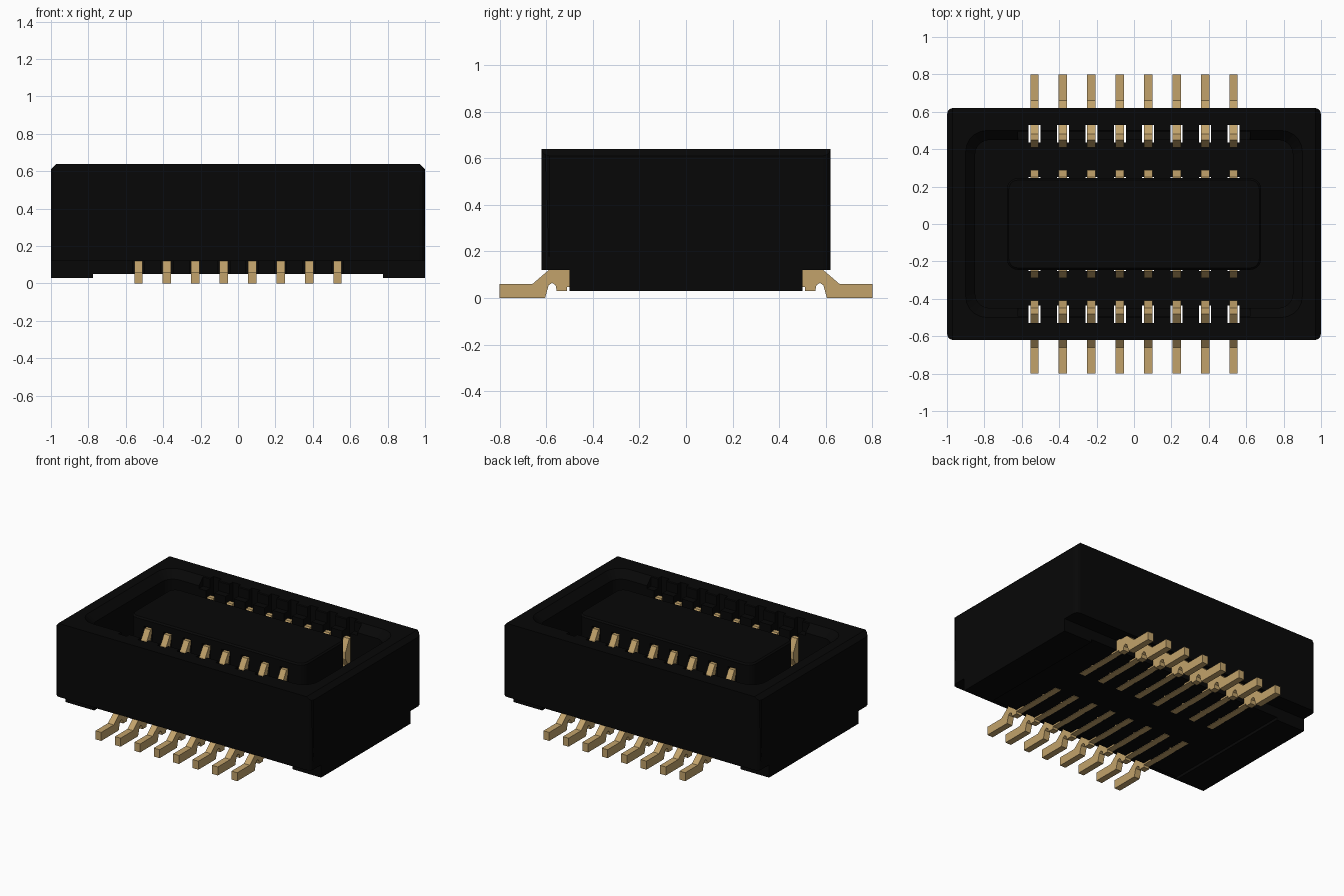
import bpy, bmesh, math

if "Cube" in bpy.data.objects:
    bpy.data.objects.remove(bpy.data.objects["Cube"])

def material(name, rgb):
    m = bpy.data.materials.new(name)
    m.diffuse_color = (*rgb, 1)
    m.use_nodes = True
    m.node_tree.nodes["Principled BSDF"].inputs["Base Color"].default_value = m.diffuse_color
    return m

BLACK = material("black plastic", (0.0022, 0.0022, 0.0022))
GOLD = material("gold metal", (0.54, 0.365, 0.147))
PITCH = 0.152
XS = [(i - 3.5) * PITCH for i in range(8)]

def finish(bm, name, mat):
    bmesh.ops.recalc_face_normals(bm, faces=bm.faces[:])
    me = bpy.data.meshes.new(name)
    bm.to_mesh(me)
    bm.free()
    ob = bpy.data.objects.new(name, me)
    bpy.context.collection.objects.link(ob)
    me.materials.append(mat)
    return ob

def prism(bm, pts, a, b):
    """Extrude a closed outline; each point is a function of the extrusion value."""
    r0 = [bm.verts.new(p(a)) for p in pts]
    r1 = [bm.verts.new(p(b)) for p in pts]
    n = len(pts)
    bm.faces.new(r0)
    bm.faces.new(r1)
    for i in range(n):
        bm.faces.new((r0[i], r0[(i + 1) % n], r1[(i + 1) % n], r1[i]))

def yz_prism(bm, outline, x, width, side):
    pts = [lambda v, y=y, z=z: (v, side * y, z) for y, z in outline]
    prism(bm, pts, x - width / 2, x + width / 2)

def box(bm, x0, x1, y0, y1, z0, z1):
    pts = [lambda v, y=y, z=z: (v, y, z) for y, z in ((y0, z0), (y1, z0), (y1, z1), (y0, z1))]
    prism(bm, pts, x0, x1)

def rounded_loft(name, rings):
    """Stack rounded rectangles given as half x, half y, radius, z."""
    bm = bmesh.new()
    loops = []
    for hx, hy, r, z in rings:
        loop = []
        for k, (sx, sy) in enumerate(((1, 1), (-1, 1), (-1, -1), (1, -1))):
            for j in range(6):
                t = math.pi / 2 * (k + j / 5)
                loop.append(bm.verts.new((sx * (hx - r) + r * math.cos(t),
                                          sy * (hy - r) + r * math.sin(t), z)))
        loops.append(loop)
    for a, b in zip(loops, loops[1:]):
        for i in range(len(a)):
            j = (i + 1) % len(a)
            bm.faces.new((a[i], a[j], b[j], b[i]))
    bm.faces.new(loops[0])
    bm.faces.new(loops[-1])
    return finish(bm, name, BLACK)

def cut(ob, cutter):
    m = ob.modifiers.new("cut", 'BOOLEAN')
    m.operation = 'DIFFERENCE'
    m.solver = 'EXACT'
    m.object = cutter
    cutter.hide_render = True
    cutter.hide_set(True)

# Housing: chamfered end profile, softened vertical corners
bm = bmesh.new()
outline = ((-1, .03), (1, .03), (1, .61), (.97, .64), (-.97, .64), (-1, .61))
prism(bm, [lambda v, x=x, z=z: (x, v, z) for x, z in outline], -.62, .62)
corners = [e for e in bm.edges if abs(e.verts[0].co.x) > .99 and abs(e.verts[1].co.x) > .99
           and abs(e.verts[0].co.z - e.verts[1].co.z) > .3]
bmesh.ops.bevel(bm, geom=corners, offset=.035, segments=3, affect='EDGES', profile=.5)
housing = finish(bm, "housing", BLACK)

# Central tongue standing in the cavity, level with the rim
island = rounded_loft("central_tongue", [(.68, .245, .06, .145), (.68, .245, .06, .63),
                                         (.67, .235, .05, .64)])

# Cavity with a sloped lead-in
cavity = rounded_loft("cavity_cutter", [(.85, .45, .08, .15), (.85, .45, .08, .59),
                                        (.91, .51, .12, .65)])

# Shallow lead-in relief above the contact rows
bm = bmesh.new()
box(bm, -.62, .62, -.495, .495, .57, .75)
relief = finish(bm, "relief_cutter", BLACK)

# Underside: raised long edges and shallow middle
bm = bmesh.new()
for s in (-1, 1):
    box(bm, -1.1, 1.1, *sorted((s * .5, s * .7)), -.1, .12)
edges = finish(bm, "edge_step_cutter", BLACK)
bm = bmesh.new()
box(bm, -.775, .775, -.8, .8, -.2, .05)
under = finish(bm, "underside_cutter", BLACK)

# Contact slots: outer ones through wall and floor, inner ones in the tongue
outer_slot = ((.435, -.15), (.53, -.15), (.53, .8), (.435, .8))
inner_slot = ((.235, -.15), (.252, -.15), (.252, .585), (.19, .585), (.19, .12), (.235, .12))
bm = bmesh.new()
for s in (-1, 1):
    for x in XS:
        yz_prism(bm, outer_slot, x, .064, s)
        yz_prism(bm, inner_slot, x, .064, s)
slots = finish(bm, "slot_cutter", BLACK)

for c in (cavity, relief, edges, under, slots):
    cut(housing, c)
cut(island, slots)

# Contacts: foot, retained outer arm, floor bar and inner spring
contact = ((.80, 0), (.80, .06), (.66, .06), (.59, .12), (.53, .12), (.53, .49), (.48, .53),
           (.45, .53), (.41, .45), (.41, .40), (.44, .34), (.44, .10), (.25, .10),
           (.25, .38), (.29, .47), (.29, .51), (.25, .575), (.225, .575), (.245, .50),
           (.20, .38), (.20, .10), (.12, .10), (.12, .047), (.51, .047), (.51, .03),
           (.555, .03), (.56, .055), (.575, .065), (.59, .055), (.605, 0))
for s, name in ((-1, "front_contacts"), (1, "back_contacts")):
    bm = bmesh.new()
    for x in XS:
        yz_prism(bm, contact, x, .045, s)
    finish(bm, name, GOLD)
